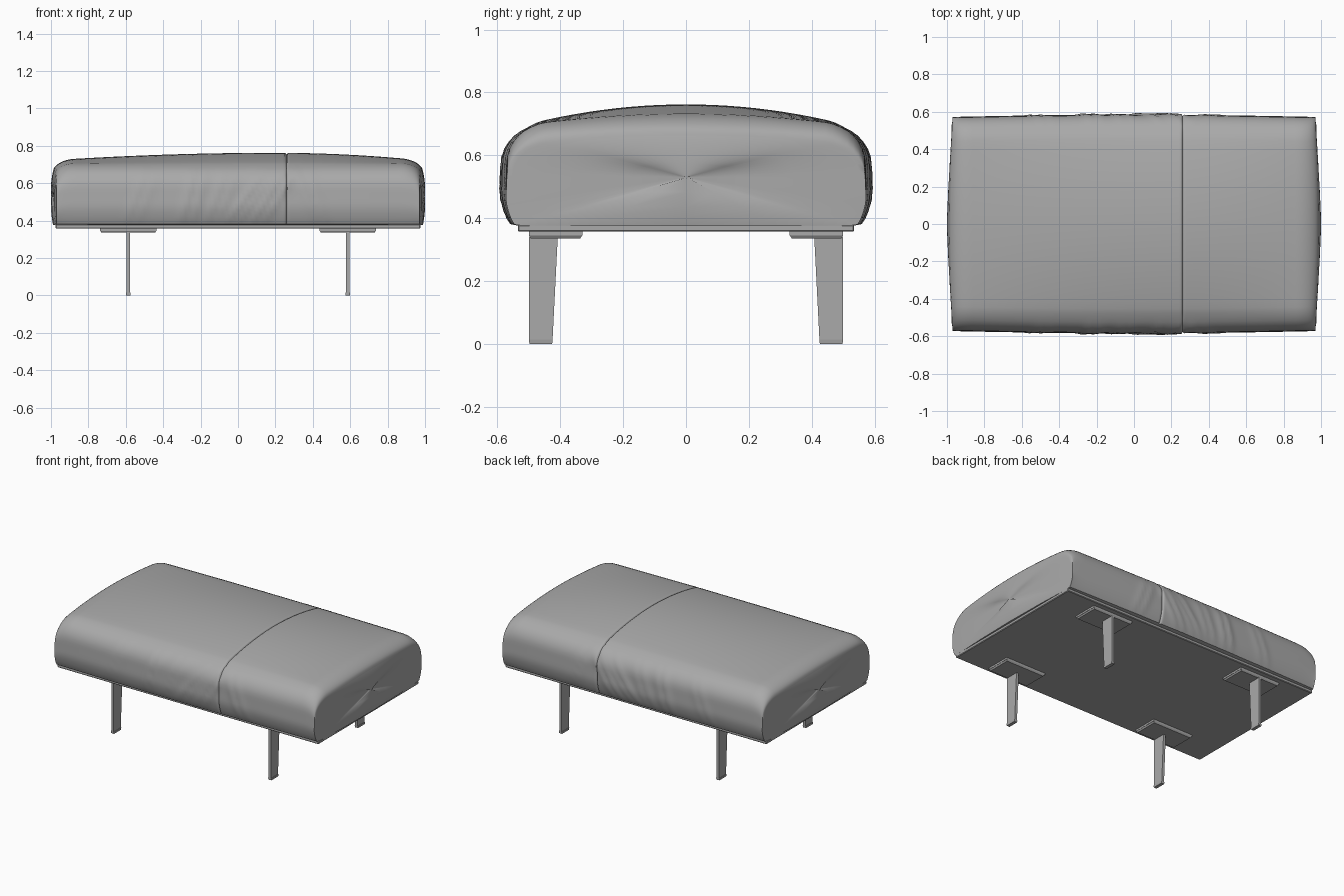
import bpy, bmesh, math

old = bpy.data.objects.get("Cube")
if old:
    bpy.data.objects.remove(old, do_unlink=True)


def material(name, value):
    m = bpy.data.materials.new(name)
    m.use_nodes = True
    m.diffuse_color = (value, value, value, 1)
    m.node_tree.nodes["Principled BSDF"].inputs["Base Color"].default_value = (value, value, value, 1)
    return m


GREY = material("mid grey", 0.4)


def finish(name, bm, smooth=False):
    bmesh.ops.recalc_face_normals(bm, faces=bm.faces[:])
    me = bpy.data.meshes.new(name)
    bm.to_mesh(me)
    bm.free()
    me.materials.append(GREY)
    ob = bpy.data.objects.new(name, me)
    bpy.context.collection.objects.link(ob)
    if smooth:
        bpy.ops.object.select_all(action='DESELECT')
        bpy.context.view_layer.objects.active = ob
        ob.select_set(True)
        bpy.ops.object.shade_smooth_by_angle(angle=math.radians(40))
    return ob


def loft(bm, rings):
    rows = [[bm.verts.new(p) for p in ring] for ring in rings]
    n = len(rows[0])
    for a, b in zip(rows, rows[1:]):
        for i in range(n):
            j = (i + 1) % n
            bm.faces.new((a[i], a[j], b[j], b[i]))
    bm.faces.new(rows[0])
    bm.faces.new(rows[-1])


def box(name, x0, x1, y0, y1, z0, z1, taper=0.0):
    """Box whose underside can be drawn in by taper."""
    bm = bmesh.new()
    loft(bm, [[(x0 + t, y0 + t, z), (x1 - t, y0 + t, z), (x1 - t, y1 - t, z), (x0 + t, y1 - t, z)]
              for z, t in ((z0, taper), (z1, 0))])
    return finish(name, bm)


# Cushion: a rounded cross-section lofted along x, with a seam and soft folds
BOTTOM, SEAM = 0.375, 0.26
FOLDS = [(-0.55, 0.3, 0.005), (-0.27, 0.2, 0.009), (-0.12, 0.3, 0.006),
         (0.03, 0.6, 0.009), (0.15, 0.5, 0.011), (0.38, -0.3, 0.006)]


def gauss(d, width):
    return math.exp(-(d / width) ** 2)


def half_profile():
    """Points (y, height fraction, top share) from bottom centre up to top centre."""
    pts = [(0, 0), (0.3, 0), (0.53, 0), (0.558, 0.02)]
    for i in range(1, 11):
        h = 0.02 + 0.058 * i
        pts.append((0.558 + 0.027 * math.sin(min(1, h / 0.35) * math.pi / 2) - 0.012 * max(0, h - 0.35), h))
    y0, h0 = pts[-1]
    for i in range(1, 9):
        a = i * math.pi / 16
        pts.append((y0 - 0.13 * (1 - math.cos(a)), h0 + (1 - h0) * math.sin(a)))
    pts += [(y0 - 0.13 - (y0 - 0.13) * i / 10, 1) for i in range(1, 11)]
    return pts


half = half_profile()
profile = half + [(-y, h) for y, h in half[-2:0:-1]]


def ring(x, drop, scale, push):
    out = []
    for y, h in profile:
        q = max(0, 1 - (y / 0.5) ** 2)
        p = max(0, 1 - ((x - 0.2) / (0.75 if x > 0.2 else 1.15)) ** 2)
        top = 0.70 + q * (0.025 + 0.037 * p) - drop
        z = BOTTOM + (top - BOTTOM) * h
        yy = y * (0.975 + 0.025 * math.cos(x * 1.45))
        # folds lean sideways and fade toward the top
        if abs(y) > 0.5 and 0 < h < 0.95:
            fade = math.sin(math.pi * min(1, h / 0.95)) ** 0.6
            for fx, lean, size in FOLDS:
                d = x - fx - lean * (h - 0.4) * 0.4
                yy += math.copysign(size * fade * (gauss(d, 0.025) - 0.8 * gauss(d - 0.05, 0.03)), y)
        # seam groove
        if h > 0:
            g = 0.010 * gauss(x - SEAM, 0.004)
            if h > 0.95:
                z -= g
            else:
                yy -= math.copysign(g, y)
        # bowed ends
        bow = 0.018 * max(0, 1 - (y / 0.58) ** 2) * max(0, abs(x) - 0.85) / 0.12
        zc = 0.53
        out.append((x + math.copysign(bow + push, x), yy * scale, zc + (z - zc) * scale))
    return out


ends = []
for i in range(9):
    a = i * math.pi / 16
    ends.append((0.87 + 0.10 * math.sin(a), 0.06 * (1 - math.cos(a)), 1, 0))
caps = [(0.97, 0.06, s, 0.013 * (1 - s ** 3)) for s in (0.97, 0.92, 0.8, 0.6, 0.3, 0.02)]
side = ends + caps
xs = [-0.86 + 0.02 * i for i in range(87)]
xs = sorted([x for x in xs if abs(x - SEAM) > 0.012] + [SEAM + d for d in (-0.01, -0.005, 0, 0.005, 0.01)])
stations = [(-x, d, s, p) for x, d, s, p in reversed(side)] + [(x, 0, 1, 0) for x in xs] + side
bm = bmesh.new()
loft(bm, [ring(*s) for s in stations])
finish("cushion", bm, smooth=True)

# Base board under the cushion
board = box("base_board", -0.975, 0.975, -0.535, 0.535, 0.357, 0.379)
bev = board.modifiers.new("soft_edge", 'BEVEL')
bev.width = 0.004

# Four mounting plates, tapered legs and foot pads
for sx, xn in ((1, "left"), (-1, "right")):
    for sy, yn in ((-1, "front"), (1, "back")):
        tag = yn + "_" + xn
        cx = sx * 0.587
        y0, y1 = sorted((sy * 0.5, sy * 0.33))
        box(tag + "_mount", cx - 0.152, cx + 0.152, y0, y1, 0.345, 0.358)
        box(tag + "_mount_lower", cx - 0.15, cx + 0.15, y0, y1, 0.336, 0.345, 0.006)
        bm = bmesh.new()
        loft(bm, [[(cx - 0.009, sy * 0.5, z), (cx + 0.009, sy * 0.5, z),
                   (cx + 0.009, sy * yi, z), (cx - 0.009, sy * yi, z)]
                  for z, yi in ((0.004, 0.425), (0.34, 0.408))])
        finish(tag + "_leg", bm)
        f0, f1 = sorted((sy * 0.5, sy * 0.424))
        box(tag + "_foot", cx - 0.013, cx + 0.013, f0, f1, 0, 0.014, 0.002)
